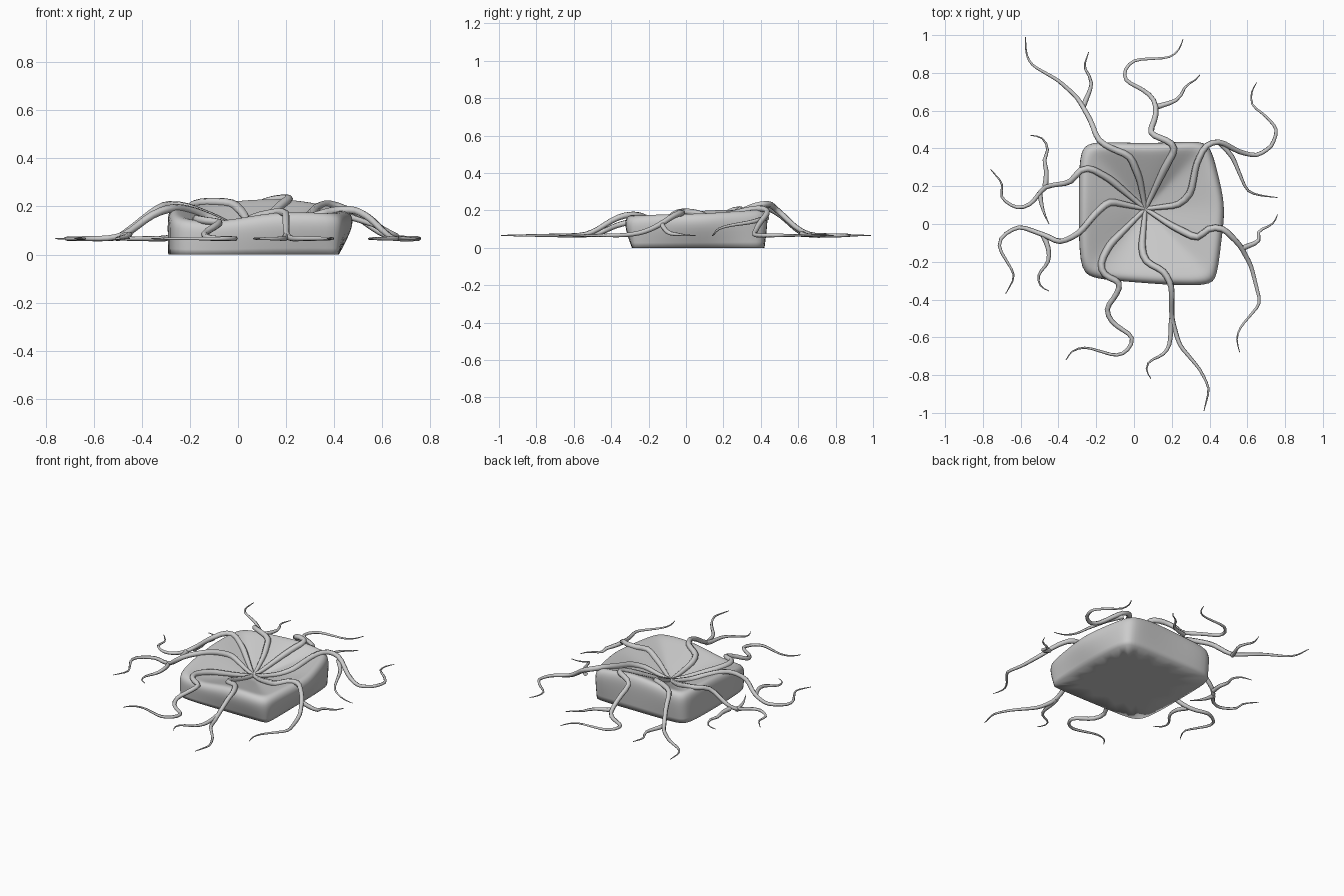
import bpy, bmesh, math
from mathutils import Vector
from mathutils.bvhtree import BVHTree

if "Cube" in bpy.data.objects:
    bpy.data.objects.remove(bpy.data.objects["Cube"])

HUB = Vector((0.06, 0.08))
GROUND = 0.066      # height at which the roots spread out

# Rock: rim outline (x, y, top height), lofted into rings around a sunken hub
RIM = [(-.29, .38, .20), (-.24, .44, .20), (0, .425, .225), (.2, .43, .235),
       (.36, .44, .21), (.41, .40, .20), (.455, .22, .19), (.485, .08, .18),
       (.46, -.1, .18), (.44, -.28, .17), (.40, -.33, .17), (.15, -.32, .18),
       (-.08, -.30, .13), (-.23, -.285, .14), (-.29, -.23, .16), (-.29, .1, .205)]


def make_rock():
    bm = bmesh.new()
    rings = []

    def ring(fn):
        rings.append([bm.verts.new(fn(*p)) for p in RIM])

    def scaled(s, h):
        def fn(x, y, z):
            p = HUB + (Vector((x, y)) - HUB) * s
            return (p.x, p.y, h(z))
        return fn

    ring(lambda x, y, z: (min(x, .42), max(min(y, .42), -.29), 0))
    ring(scaled(1.01, lambda z: z * .62))
    ring(scaled(1.00, lambda z: z * .90))
    ring(scaled(.93, lambda z: z + .008))
    ring(scaled(.80, lambda z: .07 + (z - .07) * .93))
    ring(scaled(.35, lambda z: .07 + (z - .07) * .42))
    n = len(RIM)
    for a, b in zip(rings, rings[1:]):
        for i in range(n):
            j = (i + 1) % n
            bm.faces.new((a[i], a[j], b[j], b[i]))
    top = bm.verts.new((HUB.x, HUB.y, .068))
    for i in range(n):
        bm.faces.new((rings[-1][i], rings[-1][(i + 1) % n], top))
    base = bm.faces.new(rings[0])
    crease = bm.edges.layers.float.new("crease_edge")
    for e in base.edges:
        e[crease] = 1.0
    bmesh.ops.recalc_face_normals(bm, faces=bm.faces)
    for f in bm.faces:
        f.smooth = True
    me = bpy.data.meshes.new("rock")
    bm.to_mesh(me)
    bm.free()
    ob = bpy.data.objects.new("rock", me)
    bpy.context.collection.objects.link(ob)
    ob.modifiers.new("round", "SUBSURF").levels = 2
    ob.modifiers["round"].render_levels = 2
    return ob


rock = make_rock()
bpy.context.view_layer.update()
bvh = BVHTree.FromObject(rock, bpy.context.evaluated_depsgraph_get())


def resample(pts, step=.035):
    out = [Vector(pts[0])]
    for a, b in zip(pts, pts[1:]):
        a, b = Vector(a), Vector(b)
        k = max(1, round((b - a).length / step))
        out += [a.lerp(b, i / k) for i in range(1, k + 1)]
    # soften the corners a little, keeping the ends
    return [out[0]] + [(p + q * 2 + r) / 4 for p, q, r in zip(out, out[1:], out[2:])] + [out[-1]]


def drape(pts, last):
    # follow the rock top, then sink from its rim to the spreading height
    zs = []
    for p in pts:
        loc, nor, _, _ = bvh.ray_cast(Vector((p.x, p.y, 1)), Vector((0, 0, -1)))
        if loc and nor.z > .6:
            z = last = loc.z + .008
        else:
            d = 0 if loc else bvh.find_nearest(Vector((p.x, p.y, .12)))[3]
            z = GROUND + (last - GROUND) * (.5 + .5 * math.cos(math.pi * min(d / .23, 1)))
        zs.append(z)
    for _ in range(2):
        zs = [zs[0]] + [(a + b + c) / 3 for a, b, c in zip(zs, zs[1:], zs[2:])] + [zs[-1]]
    return zs


def root(name, pts, branch=False):
    path = resample(pts)
    zs = drape(path, .18)
    cu = bpy.data.curves.new(name, "CURVE")
    cu.dimensions = "3D"
    cu.bevel_depth = 1.0
    cu.bevel_resolution = 1
    cu.use_fill_caps = True
    sp = cu.splines.new("POLY")
    sp.points.add(len(path) - 1)
    for i, (p, z) in enumerate(zip(path, zs)):
        t = i / (len(path) - 1)
        if branch:
            r = .013 * (1 - t) + .002
        else:
            r = min(.011 + .05 * t, .021 * (1 - t) ** .75 + .002)
        sp.points[i].co = (p.x, p.y, z, 1)
        sp.points[i].radius = r
    sp.use_smooth = True
    ob = bpy.data.objects.new(name, cu)
    bpy.context.collection.objects.link(ob)
    bpy.ops.object.select_all(action="DESELECT")
    ob.select_set(True)
    bpy.context.view_layer.objects.active = ob
    bpy.ops.object.convert(target="MESH")


H = tuple(HUB)
# Main roots, all starting at the hub
root("root_back_left", [H, (.03, .24), (-.02, .36), (-.12, .40), (-.19, .44), (-.23, .55), (-.30, .67),
                        (-.40, .76), (-.54, .84), (-.57, .89), (-.575, .99)])
root("root_back", [H, (.16, .29), (.22, .40), (.2, .43), (.08, .48), (.12, .58), (.11, .66), (.05, .71),
                   (-.05, .76), (-.05, .82), (0, .87), (.19, .88), (.24, .92), (.26, .98)])
root("root_back_right", [H, (.24, .10), (.30, .16), (.33, .32), (.38, .42), (.45, .44), (.56, .38), (.65, .36),
                         (.73, .41), (.76, .5), (.70, .57), (.62, .63), (.62, .70), (.65, .75)])
root("root_right", [H, (.2, -.01), (.34, -.08), (.39, -.02), (.47, -.02), (.56, -.11), (.62, -.22),
                    (.67, -.42), (.56, -.55), (.54, -.61), (.56, -.68)])
root("root_front", [H, (.04, -.13), (.06, -.2), (.16, -.25), (.2, -.33), (.2, -.5), (.24, -.64),
                    (.35, -.77), (.4, -.87), (.37, -.99)])
root("root_front_left", [H, (-.13, -.11), (-.18, -.21), (-.16, -.27), (-.07, -.31), (-.09, -.37), (-.15, -.45),
                         (-.12, -.52), (0, -.6), (-.03, -.67), (-.09, -.70), (-.26, -.65), (-.33, -.67), (-.36, -.72)])
root("root_left", [H, (-.13, .12), (-.2, .06), (-.29, -.05), (-.39, -.10), (-.47, -.06), (-.61, -.01),
                   (-.71, -.07), (-.72, -.12), (-.63, -.27), (-.64, -.3), (-.68, -.37)])
root("root_left_upper", [H, (-.13, .24), (-.24, .30), (-.29, .29), (-.33, .22), (-.47, .2), (-.55, .1),
                         (-.62, .08), (-.71, .14), (-.69, .21), (-.76, .29)])

# Side branches
root("branch_back_left", [(-.27, .62), (-.22, .74), (-.23, .79), (-.27, .82), (-.24, .91)], True)
root("branch_back", [(.12, .62), (.22, .65), (.26, .68), (.26, .73), (.33, .76), (.35, .79)], True)
root("branch_back_right", [(.45, .435), (.52, .36), (.57, .24), (.60, .17), (.67, .15), (.76, .14)], True)
root("branch_right", [(.57, -.13), (.67, -.09), (.65, -.04), (.74, 0), (.76, .05)], True)
root("branch_front", [(.2, -.5), (.19, -.64), (.16, -.69), (.07, -.73), (.06, -.77), (.09, -.82)], True)
root("branch_left", [(-.48, -.06), (-.45, -.13), (-.45, -.2), (-.51, -.27), (-.5, -.33), (-.45, -.355)], True)
root("branch_left_upper", [(-.47, .2), (-.46, .28), (-.48, .34), (-.45, .39), (-.48, .46), (-.55, .47)], True)
root("branch_left_lower", [(-.5, .17), (-.49, .1), (-.47, .04), (-.45, 0)], True)
